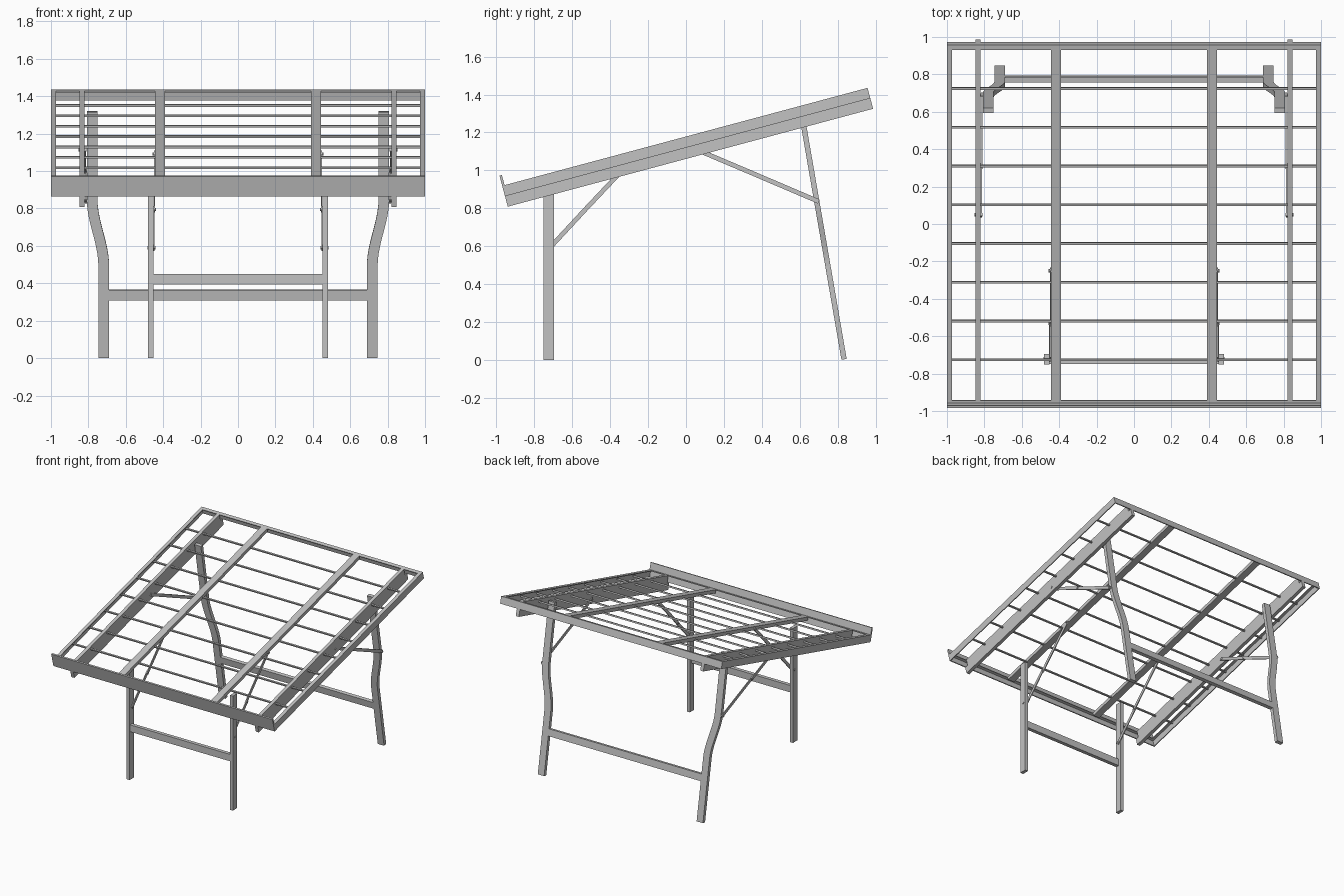
import bpy
import bmesh
from math import radians, cos
from mathutils import Matrix, Vector

if "Cube" in bpy.data.objects:
    bpy.data.objects.remove(bpy.data.objects["Cube"], do_unlink=True)

steel = bpy.data.materials.new("grey_steel")
steel.use_nodes = True
GREY = (0.54, 0.54, 0.54, 1)
steel.diffuse_color = GREY
steel.node_tree.nodes["Principled BSDF"].inputs["Base Color"].default_value = GREY

# Steel section sizes
WIDE, SLIM, PLATE = 0.057, 0.028, 0.007
HALF = 0.998         # half length of the tilted deck
DECK = Matrix.Translation((0, -0.006, 1.177)) @ Matrix.Rotation(radians(15), 4, "X")
BACK = Matrix.Translation((0, 0.834, 0.003)) @ Matrix.Rotation(radians(9.8), 4, "X")
WORLD = Matrix.Identity(4)


def finish(name, bm, matrix):
    bmesh.ops.transform(bm, matrix=matrix, verts=bm.verts)
    bmesh.ops.recalc_face_normals(bm, faces=bm.faces)
    mesh = bpy.data.meshes.new(name)
    bm.to_mesh(mesh)
    bm.free()
    mesh.materials.append(steel)
    obj = bpy.data.objects.new(name, mesh)
    bpy.context.collection.objects.link(obj)
    return obj


def box(name, x, y, z, matrix=WORLD):
    """Box from (low, high) ranges along each axis."""
    bm = bmesh.new()
    bmesh.ops.create_cube(bm, size=1)
    for v in bm.verts:
        v.co = [sum(r) / 2 + c * abs(r[1] - r[0]) for r, c in zip((x, y, z), v.co)]
    return finish(name, bm, matrix)


def rivet(name, x, point, length):
    """Short pin lying along x."""
    bm = bmesh.new()
    bmesh.ops.create_cone(bm, cap_ends=True, segments=10, radius1=0.009,
                          radius2=0.009, depth=length)
    turn = Matrix.Translation((x, *point)) @ Matrix.Rotation(radians(90), 4, "Y")
    return finish(name, bm, turn)


def strut(name, x, start, end, width):
    """Flat brace in the plane of constant x, between two (y, z) points."""
    a, b = Vector((x, *start)), Vector((x, *end))
    along = b - a
    across = along.cross(Vector((1, 0, 0))).normalized()
    frame = Matrix((Vector((1, 0, 0)), along.normalized(), -across)).transposed().to_4x4()
    half = width / 2
    box(name, (-PLATE / 2, PLATE / 2), (-half, along.length + half), (-half, half),
        Matrix.Translation(a) @ frame)


def bent_leg(name, side):
    """Leg with a smooth outward offset, swept in its own leaning plane."""
    length = 1.315 / cos(radians(9.8))
    low, high, steps = 0.5, 0.86, 12
    heights = [0] + [low + (high - low) * i / steps for i in range(steps + 1)] + [length]
    bm = bmesh.new()
    previous = None
    for h in heights:
        t = min(max((h - low) / (high - low), 0), 1)
        x = side * (0.718 + 0.062 * t * t * (3 - 2 * t))
        ring = [bm.verts.new((x + a * WIDE / 2, b * SLIM / 2, h))
                for a, b in ((-1, -1), (1, -1), (1, 1), (-1, 1))]
        if previous:
            for i in range(4):
                j = (i + 1) % 4
                bm.faces.new((previous[i], previous[j], ring[j], ring[i]))
        else:
            bm.faces.new(ring)
        previous = ring
    bm.faces.new(previous)
    return finish(name, bm, BACK)


# Deck end bars: angle sections with the flange on top
for name, s in (("front", -1), ("back", 1)):
    box(name + "_bar_web", (-1, 1), (s * (HALF - PLATE), s * HALF), (-WIDE, 0), DECK)
    box(name + "_bar_flange", (-1, 1), (s * (HALF - SLIM), s * (HALF - PLATE)),
        (-PLATE, 0), DECK)

# Raised stop lip along the front
box("front_lip", (-1, 1), (-HALF, 0.013 - HALF), (0, 0.055), DECK)

# Square cross rods
for i in range(8):
    y = (i - 3.5) * 0.2145
    box("cross_rod", (-0.985, 0.985), (y - 0.006, y + 0.006), (-0.027, -0.015), DECK)

for name, s in (("left", 1), ("right", -1)):
    # Deck side angles, two-tier rails and centre bars
    run = (SLIM - HALF, HALF - SLIM)
    rail = (s * 0.82, s * 0.848)
    box(name + "_side_web", (s * (1 - PLATE), s), (PLATE - HALF, HALF - PLATE),
        (-WIDE, -PLATE), DECK)
    box(name + "_side_flange", (s * (1 - SLIM), s), run, (-PLATE, 0), DECK)
    box(name + "_upper_rail", rail, run, (-WIDE, 0), DECK)
    box(name + "_lower_rail", rail, (-HALF, HALF), (-2 * WIDE, -WIDE), DECK)
    box(name + "_centre_bar", (s * 0.389, s * 0.445), run, (-SLIM, 0), DECK)

    # Front leg with folding brace
    box(name + "_front_leg", (s * 0.453, s * 0.48), (-0.752, -0.696), (0, 0.935))
    foot, hinge, top = (-0.72, 0.59), (-0.53, 0.795), (-0.25, 1.092)
    strut(name + "_front_brace_lower", s * 0.45, foot, hinge, 0.024)
    strut(name + "_front_brace_upper", s * 0.446, hinge, top, 0.024)
    rivet(name + "_front_leg_rivet", s * 0.463, foot, 0.042)
    for point in (hinge, top):
        rivet(name + "_front_brace_rivet", s * 0.448, point, 0.018)

    # Back leg with folding brace
    bent_leg(name + "_back_leg", s)
    foot, hinge, top = (0.69, 0.84), (0.31, 1.002), (0.05, 1.112)
    strut(name + "_back_brace_lower", s * 0.813, foot, hinge, 0.024)
    strut(name + "_back_brace_upper", s * 0.817, hinge, top, 0.024)
    rivet(name + "_rail_rivet", s * 0.832, top, 0.042)
    for point in (foot, hinge):
        rivet(name + "_back_brace_rivet", s * 0.815, point, 0.018)

# Leg crossbars
box("front_crossbar", (-0.454, 0.454), (-0.748, -0.718), (0.394, 0.45))
box("back_crossbar", (-0.692, 0.692), (-SLIM / 2, SLIM / 2), (0.312, 0.368), BACK)
